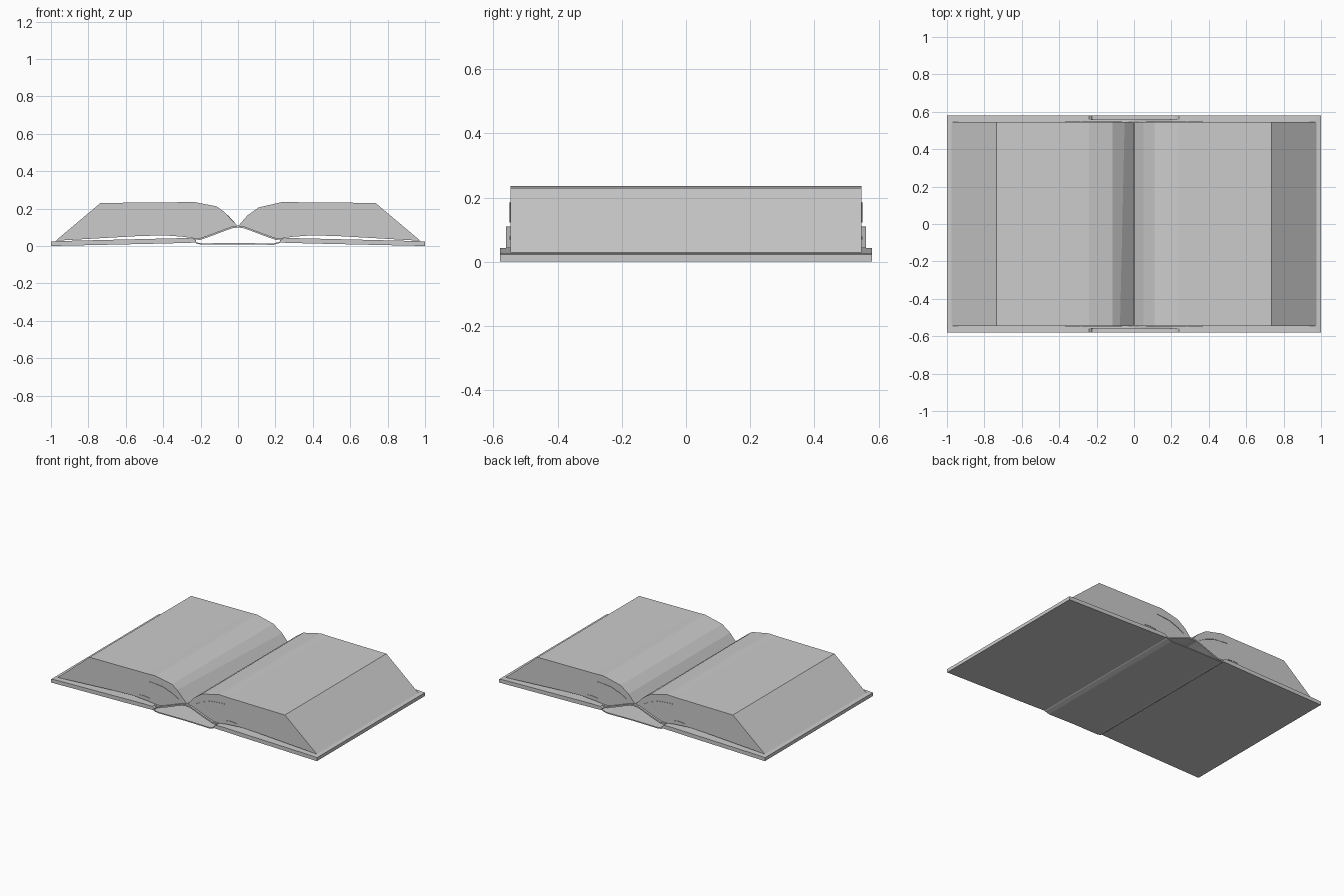
import bpy, bmesh

if "Cube" in bpy.data.objects:
    bpy.data.objects.remove(bpy.data.objects["Cube"])


def loft(name, front, back, y0, y1):
    """Closed prism between a front (y0) and a back (y1) x-z outline."""
    bm = bmesh.new()
    a = [bm.verts.new((x, y0, z)) for x, z in front]
    b = [bm.verts.new((x, y1, z)) for x, z in back]
    n = len(a)
    bm.faces.new(a)
    bm.faces.new(b[::-1])
    for i in range(n):
        j = (i + 1) % n
        bm.faces.new((a[i], b[i], b[j], a[j]))
    bmesh.ops.recalc_face_normals(bm, faces=bm.faces)
    me = bpy.data.meshes.new(name)
    bm.to_mesh(me)
    bm.free()
    ob = bpy.data.objects.new(name, me)
    bpy.context.collection.objects.link(ob)
    return ob


def prism(name, outline, y0, y1):
    return loft(name, outline, outline, y0, y1)


def sheet(name, path, t, y0, y1):
    """Thin sheet following an x-z path."""
    return prism(name, path + [(x, z - t) for x, z in reversed(path)], y0, y1)


def flip(pts):
    return [(-x, z) for x, z in pts]


# Page blocks: sloped fore edge, flat top, rounded roll into the gutter
under = [(0.07, 0.088), (0.14, 0.06), (0.2, 0.038), (0.24, 0.042),
         (0.3, 0.05), (0.4, 0.057), (0.55, 0.052), (0.975, 0.028)]
top = [(0.735, 0.23), (0.3, 0.234), (0.24, 0.236)]
right = [(0.0, 0.105)] + under + top + [(0.11, 0.206), (0.05, 0.163)]
left_front = [(0.0, 0.105)] + under + top + [(0.115, 0.212), (0.075, 0.183)]
left_back = [(0.0, 0.105)] + under + top + [(0.115, 0.206), (0.05, 0.16)]
prism("right_pages", right, -0.546, 0.546)
loft("left_pages", flip(left_front), flip(left_back), -0.546, 0.546)

# Cover boards, tilted slightly up toward the spine
board = [(1.0, 0.0), (1.0, 0.023), (0.97, 0.026), (0.3, 0.042),
         (0.24, 0.041), (0.225, 0.03), (0.225, 0.018), (0.4, 0.013)]
prism("right_cover", board, -0.58, 0.58)
prism("left_cover", flip(board), -0.58, 0.58)

# Flexible spine bridging the boards
spine = [(-0.24, 0.034), (-0.22, 0.018), (-0.19, 0.014), (0.0, 0.016),
         (0.19, 0.013), (0.22, 0.022), (0.24, 0.034)]
sheet("spine", spine, 0.007, -0.58, 0.58)

# Arched binding cloth under the page blocks
half = [(0.03, 0.105), (0.07, 0.091), (0.14, 0.064), (0.2, 0.043), (0.24, 0.044)]
sheet("binding_cloth", flip(half)[::-1] + [(0.0, 0.109)] + half, 0.01, -0.56, 0.56)

# Narrow page separations showing on the block ends
upper = [(0.065, 0.127), (0.11, 0.152), (0.18, 0.177), (0.28, 0.186)]
lower = [(0.285, 0.074), (0.33, 0.079), (0.37, 0.076)]
for side, mirror in (("left", True), ("right", False)):
    for level, path in (("upper", upper), ("lower", lower)):
        p = flip(path) if mirror else path
        for end, y in (("front", -0.545), ("back", 0.545)):
            sheet(f"{side}_{level}_page_gap_{end}", p, 0.005, y - 0.004, y + 0.004)
